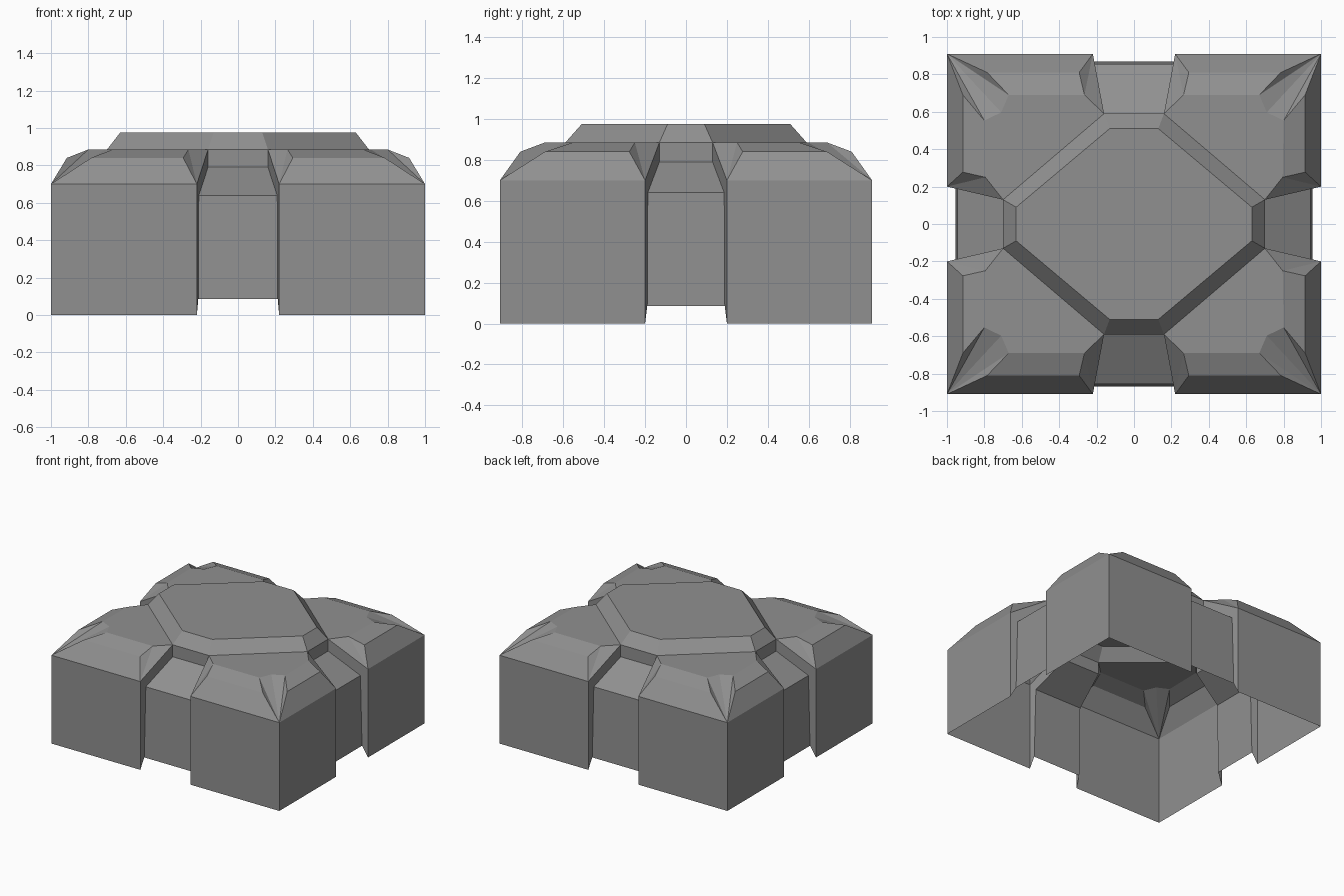
import bpy
import bmesh
from mathutils import Vector

cube = bpy.data.objects.get("Cube")
if cube:
    bpy.data.objects.remove(cube, do_unlink=True)

stone = bpy.data.materials.new("stone grey")
stone.use_nodes = True
stone.diffuse_color = (0.28, 0.28, 0.28, 1)
stone.node_tree.nodes["Principled BSDF"].inputs["Base Color"].default_value = (0.28, 0.28, 0.28, 1)

# Heights of the eave, bevel, shoulder, top and channels
EAVE, BEVEL, SHOULDER, TOP = 0.70, 0.84, 0.885, 0.975
SKIRT, LIP, RISER = 0.085, 0.64, 0.79


def mirrored_part(name, faces, inside):
    """Thin shell for one quarter, faces turned away from inside, mirrored in x and y."""
    bm = bmesh.new()
    for points in faces:
        face = bm.faces.new([bm.verts.new(p) for p in points])
        face.normal_update()
        if face.normal.dot(face.calc_center_median() - Vector(inside)) < 0:
            face.normal_flip()
    bmesh.ops.remove_doubles(bm, verts=bm.verts, dist=0.0005)
    mesh = bpy.data.meshes.new(name)
    bm.to_mesh(mesh)
    bm.free()
    mesh.materials.append(stone)
    obj = bpy.data.objects.new(name, mesh)
    bpy.context.collection.objects.link(obj)
    mirror = obj.modifiers.new("Mirror", "MIRROR")
    mirror.use_axis = (True, True, False)
    mirror.merge_threshold = 0.0005


def lift(points, z):
    return [(x, y, z) for x, y in points]


# Each flank, as (x, y): eave, bevel line and shoulder line from channel to corner
corner = (1, 0.91)
flanks = [
    dict(gap=(0.22, 0.91), bevel=[(0.293, 0.81), (0.785, 0.81)],
         shoulder=[(0.265, 0.69), (0.67, 0.69)], base=(0.16, 0.59), out=1,
         lip=0.855, skirt=0.87),
    dict(gap=(1, 0.20), bevel=[(0.915, 0.277), (0.915, 0.69)],
         shoulder=[(0.795, 0.25), (0.80, 0.553)], base=(0.70, 0.13), out=0,
         lip=0.943, skirt=0.955),
]
notch = (0.71, 0.597, SHOULDER)
peak = (*corner, EAVE)

blocks, channels, plateau = [], [], []
for f in flanks:
    out, gap, base = f["out"], Vector(f["gap"]), Vector(f["base"])

    def along_gap(distance):
        return gap.lerp(base, (gap[out] - distance) / (gap[out] - base[out]))

    def to_middle(p):
        return (0, p[1]) if out else (p[0], 0)

    lip, skirt = along_gap(f["lip"]), along_gap(f["skirt"])
    b0, b1 = lift(f["bevel"], BEVEL)
    s0, s1 = lift(f["shoulder"], SHOULDER)
    g0, g1 = (*gap, 0), (*gap, EAVE)
    top = (*base, SHOULDER)
    rim = [(*skirt, SKIRT), (*lip, LIP), (*base, RISER), top]

    blocks += [
        [g0, (*corner, 0), peak, g1],           # outer wall
        [g1, peak, b1, b0],                     # lower bevel
        [b0, b1, s1, s0],                       # upper bevel
        [g1, b0, s0], [g1, s0, top],            # facet beside channel
        [peak, b1, s1], [peak, s1, notch],      # corner facets
        [g0, g1, top] + rim[2::-1],             # channel side
    ]
    # Half of the channel: wall, ramp and riser
    for low, high in zip(rim, rim[1:]):
        channels.append([low, high, (*to_middle(high), high[2]), (*to_middle(low), low[2])])
    plateau.append([top, s0, s1])

blocks.append(plateau[0] + [notch] + plateau[1][::-1])
mirrored_part("corner_blocks", blocks, (0.6, 0.55, 0.3))
mirrored_part("channels", channels, (0, 0, 0))

# Raised eight-sided cap with sloped rim
lower = lift([(0, 0.59), (0.16, 0.59), (0.70, 0.13), (0.70, 0)], SHOULDER)
upper = lift([(0, 0.51), (0.13, 0.51), (0.63, 0.09), (0.63, 0)], TOP)
cap = [[lower[i], lower[i + 1], upper[i + 1], upper[i]] for i in range(3)]
cap.append(upper + [(0, 0, TOP)])
mirrored_part("raised_cap", cap, (0, 0, 0.3))
